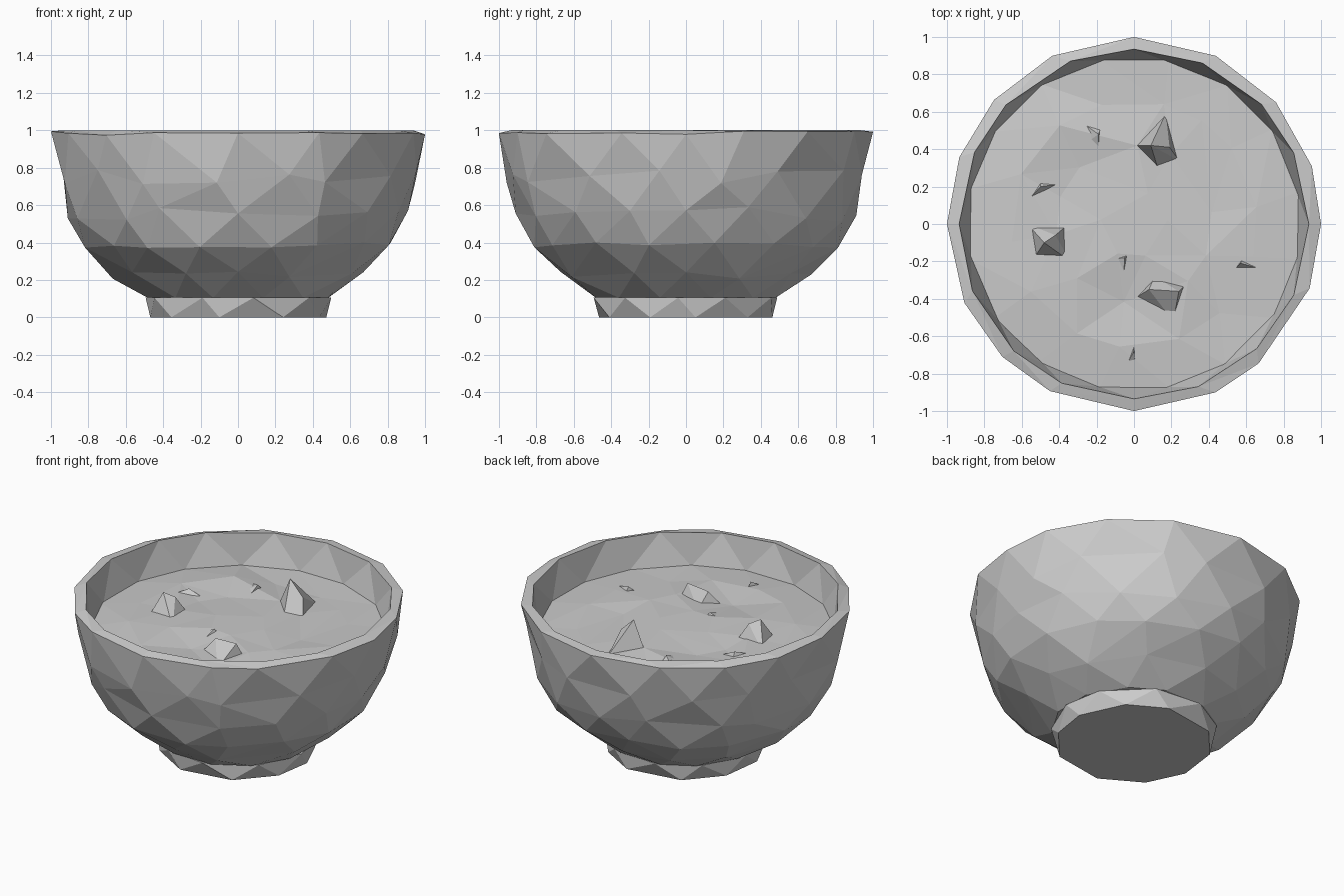
import bpy, bmesh, math, random

if "Cube" in bpy.data.objects:
    bpy.data.objects.remove(bpy.data.objects["Cube"])

random.seed(4)
TAU = 2 * math.pi


def finish(bm, name):
    bmesh.ops.recalc_face_normals(bm, faces=bm.faces[:])
    mesh = bpy.data.meshes.new(name)
    bm.to_mesh(mesh)
    bm.free()
    obj = bpy.data.objects.new(name, mesh)
    bpy.context.collection.objects.link(obj)
    return obj


def ring(bm, n, r, z, phase=0.0, jitter=0.0, zjit=0.0):
    """Irregular ring; phase is in steps, jitter a fraction of a step."""
    out = []
    for i in range(n):
        fixed = phase == 0 and i * 4 % n == 0      # keep the axis extremes exact
        j = 0 if fixed else random.uniform(-jitter, jitter)
        a = (i + phase + j) / n * TAU
        v = bm.verts.new((r * math.cos(a), r * math.sin(a),
                          z + random.uniform(-zjit, zjit)))
        out.append((a, v))
    return out


def stitch(bm, lo, hi):
    """Triangle strip between two rings of any side counts."""
    i = j = 0
    n, m = len(lo), len(hi)

    def ang(r, k):
        return r[k % len(r)][0] + TAU * (k // len(r))

    while i < n or j < m:
        a, b = lo[i % n][1], hi[j % m][1]
        if j >= m or (i < n and ang(lo, i + 1) < ang(hi, j + 1)):
            bm.faces.new((a, lo[(i + 1) % n][1], b))
            i += 1
        else:
            bm.faces.new((a, hi[(j + 1) % m][1], b))
            j += 1


def lathe(name, rings, caps):
    bm = bmesh.new()
    made = [ring(bm, *r) for r in rings]
    for lo, hi in zip(made, made[1:]):
        stitch(bm, lo, hi)
    for k in caps:
        bm.faces.new([v for _, v in made[k]])
    return finish(bm, name)


# Foot: short flared base
lathe("foot", [(10, 0.475, 0.0, 0.25, 0.15), (10, 0.5, 0.105, 0.75, 0.15)], (0, -1))

# Bowl: faceted outer wall, rim, and inner wall down below the soup
lathe("bowl", [
    (12, 0.50, 0.105, 0.5, 0.1, 0.0),
    (12, 0.67, 0.225, 0.0, 0.2, 0.02),
    (16, 0.83, 0.385, 0.5, 0.15, 0.015),
    (16, 0.91, 0.55, 0.0, 0.25, 0.04),
    (16, 0.965, 0.75, 0.5, 0.25, 0.04),
    (16, 1.0, 0.985, 0.0, 0.2, 0.012),
    (16, 0.935, 1.0, 0.0, 0.1, 0.0),
    (16, 0.89, 0.79, 0.5, 0.1, 0.0),
    (16, 0.76, 0.42, 0.0, 0.1, 0.0),
    (12, 0.45, 0.18, 0.5, 0.1, 0.0),
], (0, -1))

# Soup: gently rumpled surface
bm = bmesh.new()
soup_rings = [ring(bm, 16, 0.895, 0.795, 0.5, 0.05),
              ring(bm, 14, 0.66, 0.81, 0.2, 0.3, 0.02),
              ring(bm, 10, 0.42, 0.81, 0.5, 0.3, 0.02),
              ring(bm, 5, 0.18, 0.815, 0.1, 0.3, 0.015)]
for a, b in zip(soup_rings, soup_rings[1:]):
    stitch(bm, a, b)
bm.faces.new([v for _, v in soup_rings[-1]])
finish(bm, "soup")


def chunk(name, base, tops):
    """Faceted piece: hull of a sunken footprint and a few raised corners."""
    bm = bmesh.new()
    for x, y in base:
        bm.verts.new((x, y, 0.775))
    for p in tops:
        bm.verts.new(p)
    bmesh.ops.convex_hull(bm, input=bm.verts[:])
    return finish(bm, name)


# Chunks poking out of the soup
chunk("chunk_back", [(0.0, 0.42), (0.17, 0.59), (0.24, 0.34), (0.13, 0.29)],
      [(0.09, 0.42, 0.985), (0.19, 0.41, 0.89)])
chunk("chunk_left", [(-0.57, 0.0), (-0.35, 0.0), (-0.34, -0.2), (-0.54, -0.19)],
      [(-0.48, -0.1, 0.94), (-0.42, -0.06, 0.91)])
chunk("chunk_front", [(0.0, -0.4), (0.21, -0.52), (0.28, -0.32), (0.11, -0.28)],
      [(0.08, -0.35, 0.88), (0.24, -0.36, 0.89)])

# Low folds breaking the surface
chunk("fold_back_left", [(-0.36, 0.6), (-0.17, 0.54), (-0.19, 0.32), (-0.3, 0.4)],
      [(-0.19, 0.48, 0.845)])
chunk("fold_left", [(-0.67, 0.01), (-0.5, 0.24), (-0.34, 0.22)], [(-0.5, 0.2, 0.845)])
chunk("fold_center", [(-0.2, -0.2), (0.0, -0.13), (-0.06, -0.38)], [(-0.05, -0.18, 0.84)])
chunk("fold_front", [(-0.06, -0.79), (0.0, -0.62), (0.01, -0.78)], [(0.0, -0.68, 0.84)])
chunk("fold_right", [(0.52, -0.26), (0.58, -0.18), (0.75, -0.26)], [(0.57, -0.21, 0.835)])
